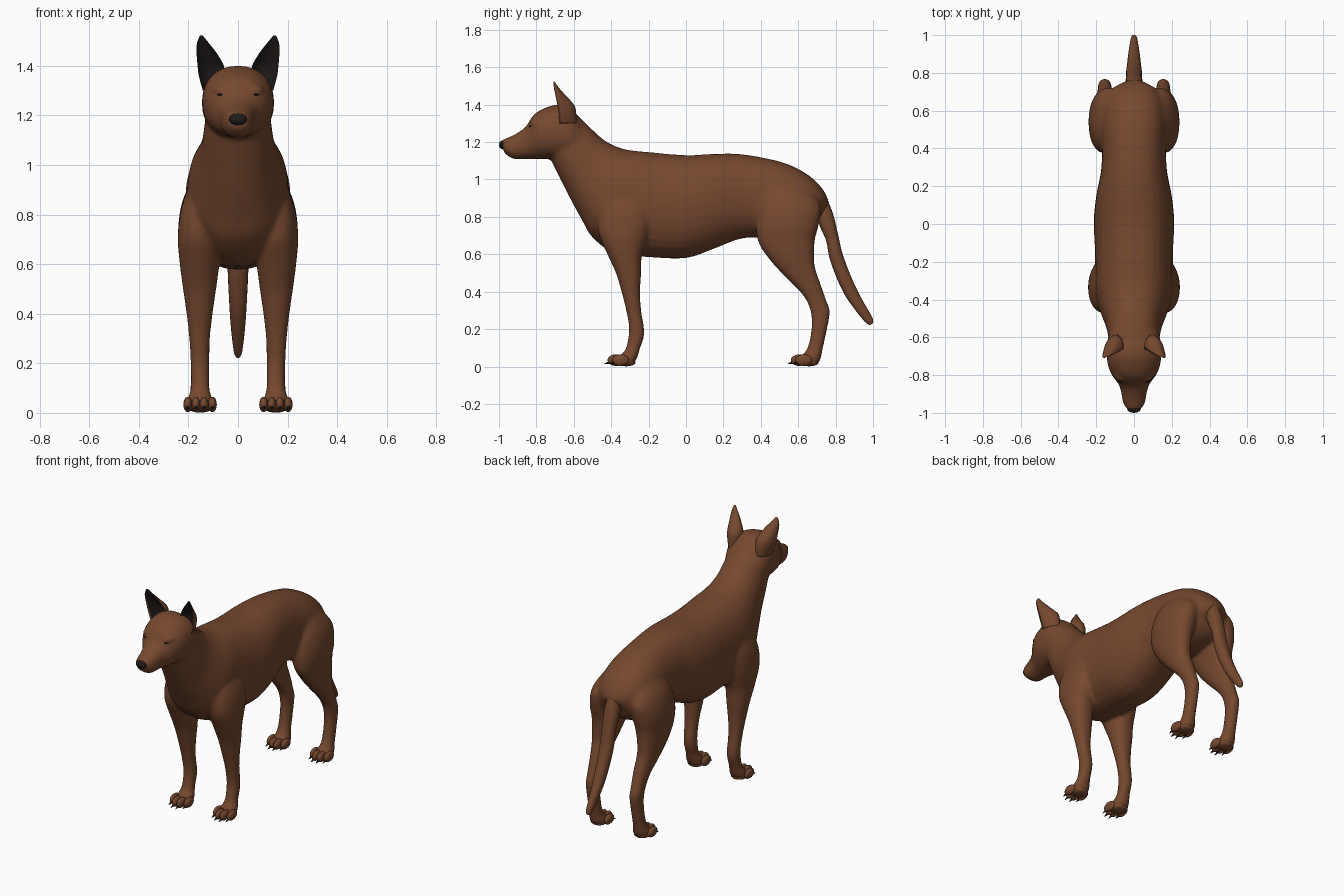
import bpy, bmesh, math
from mathutils import Matrix, Vector


def material(name, rgb):
    m = bpy.data.materials.new(name)
    m.diffuse_color = (*rgb, 1)
    return m


FUR = material("brown_fur", (0.18, 0.065, 0.028))
DARK = material("dark_skin", (0.015, 0.012, 0.011))


def spline(rows, steps):
    """Catmull-Rom interpolation of a list of number tuples."""
    out = []
    for i in range(len(rows) - 1):
        a, b, c, d = (rows[max(0, min(len(rows) - 1, i + k))] for k in (-1, 0, 1, 2))
        for s in range(steps):
            t = s / steps
            out.append([0.5 * (2 * q + (r - p) * t + (2 * p - 5 * q + 4 * r - w) * t * t
                               + (3 * q - p - 3 * r + w) * t ** 3)
                        for p, q, r, w in zip(a, b, c, d)])
    return out + [list(rows[-1])]


def skin(bm, rings):
    """Bridge rings of points into a closed tube."""
    vs = [[bm.verts.new(p) for p in r] for r in rings]
    n = len(vs[0])
    sides = []
    for a, b in zip(vs, vs[1:]):
        for j in range(n):
            k = (j + 1) % n
            sides.append((j, bm.faces.new((a[j], a[k], b[k], b[j]))))
    bm.faces.new(vs[0][::-1])
    bm.faces.new(vs[-1])
    return sides


def loft(bm, rows, side=1, n=28, steps=4):
    """Rows: y,z of one edge, y,z of the opposite edge, x centre, half width."""
    rings = []
    for y1, z1, y2, z2, xc, hw in spline(rows, steps):
        ring = []
        for j in range(n):
            a = 2 * math.pi * j / n
            c, s = math.cos(a), math.sin(a)
            c = math.copysign(abs(c) ** 0.92, c)
            s = math.copysign(abs(s) ** 0.88, s)
            ring.append((side * (xc + hw * s), (y1 + y2) / 2 + (y1 - y2) / 2 * c,
                         (z1 + z2) / 2 + (z1 - z2) / 2 * c))
        rings.append(ring)
    skin(bm, rings)


def ball(bm, loc, radii):
    m = Matrix.Translation(loc) @ Matrix.Diagonal((*radii, 1))
    bmesh.ops.create_uvsphere(bm, u_segments=16, v_segments=10, radius=1, matrix=m)


def finish(name, bm, *mats):
    bmesh.ops.recalc_face_normals(bm, faces=bm.faces)
    me = bpy.data.meshes.new(name)
    bm.to_mesh(me)
    bm.free()
    for m in mats:
        me.materials.append(m)
    me.polygons.foreach_set("use_smooth", [True] * len(me.polygons))
    ob = bpy.data.objects.new(name, me)
    bpy.context.collection.objects.link(ob)
    return ob


TORSO = [(-.60, 1.365, -.73, 1.12, 0, .12), (-.52, 1.285, -.68, 1.02, 0, .135),
         (-.43, 1.205, -.62, .90, 0, .15), (-.34, 1.165, -.56, .79, 0, .178),
         (-.26, 1.152, -.50, .69, 0, .20), (-.18, 1.145, -.38, .605, 0, .205),
         (-.08, 1.135, -.20, .585, 0, .207), (.03, 1.13, 0, .58, 0, .213),
         (.15, 1.137, .15, .63, 0, .20), (.28, 1.137, .28, .68, 0, .175),
         (.42, 1.115, .38, .69, 0, .17), (.55, 1.08, .50, .68, 0, .175),
         (.66, 1.02, .62, .70, 0, .16), (.73, .95, .69, .74, 0, .12),
         (.765, .88, .71, .79, 0, .06)]
HEAD = [(-.985, 1.21, -.975, 1.145, 0, .04), (-.95, 1.225, -.93, 1.112, 0, .06),
        (-.90, 1.25, -.88, 1.11, 0, .068), (-.855, 1.285, -.84, 1.11, 0, .082),
        (-.815, 1.345, -.79, 1.11, 0, .115), (-.76, 1.38, -.74, 1.11, 0, .138),
        (-.69, 1.40, -.68, 1.105, 0, .145), (-.62, 1.385, -.62, 1.10, 0, .143),
        (-.56, 1.31, -.56, 1.10, 0, .12)]
FRONT_LEG = [(-.40, .98, -.22, 1.0, .12, .04), (-.46, .85, -.18, .85, .148, .075),
             (-.47, .72, -.20, .72, .155, .088), (-.42, .60, -.235, .60, .155, .08),
             (-.375, .50, -.24, .50, .155, .067), (-.345, .40, -.245, .40, .155, .053),
             (-.32, .30, -.24, .30, .155, .042), (-.305, .20, -.222, .18, .153, .038),
             (-.32, .10, -.245, .10, .153, .038), (-.35, .06, -.26, .05, .153, .05),
             (-.38, .01, -.28, .01, .153, .05)]
HIND_LEG = [(.48, 1.0, .66, .95, .10, .05), (.40, .90, .72, .86, .13, .085),
            (.375, .78, .71, .76, .15, .09), (.385, .67, .69, .68, .155, .08),
            (.44, .58, .685, .60, .16, .068), (.52, .49, .69, .53, .16, .055),
            (.61, .40, .72, .44, .155, .045), (.655, .33, .755, .34, .155, .038),
            (.672, .25, .77, .29, .155, .036), (.665, .16, .748, .17, .155, .036),
            (.645, .09, .73, .09, .155, .038), (.61, .05, .72, .04, .153, .05),
            (.58, .01, .70, .01, .153, .05)]
TAIL = [(.68, .84, .74, .93, 0, .045), (.72, .74, .785, .82, 0, .045),
        (.75, .67, .812, .71, 0, .042), (.77, .57, .838, .60, 0, .042),
        (.82, .44, .885, .475, 0, .036), (.87, .35, .935, .37, 0, .03),
        (.955, .24, .995, .265, 0, .018), (.985, .222, 1.0, .232, 0, .008)]

# Body: torso, head and legs fused into one smooth skin
bm = bmesh.new()
loft(bm, TORSO)
loft(bm, HEAD)
for side in (-1, 1):
    loft(bm, FRONT_LEG, side)
    loft(bm, HIND_LEG, side)
    ball(bm, (side * .066, -.808, 1.306), (.038, .03, .014))  # brow
body = finish("body", bm, FUR)
rm = body.modifiers.new("fuse", 'REMESH')
rm.mode = 'VOXEL'
rm.voxel_size = 0.011
rm.use_smooth_shade = True
sm = body.modifiers.new("soften", 'SMOOTH')
sm.factor = 0.5
sm.iterations = 6

# Tail
bm = bmesh.new()
loft(bm, TAIL, n=20)
finish("tail", bm, FUR)

# Nose
bm = bmesh.new()
ball(bm, (0, -.978, 1.185), (.036, .022, .024))
finish("nose", bm, DARK)

# Ears: z, x centre, half width, front y, depth; hollow dark front
EAR = [(1.30, .10, .042, -.665, .08), (1.36, .106, .052, -.668, .08),
       (1.40, .110, .053, -.675, .075), (1.45, .126, .041, -.688, .043),
       (1.49, .141, .025, -.70, .02), (1.523, .148, .005, -.708, .005)]
for side, tag in ((-1, "left"), (1, "right")):
    bm = bmesh.new()
    rings = []
    for z, xc, rx, y, d in spline(EAR, 4):
        ring = []
        for j in range(24):
            a = 2 * math.pi * j / 24
            dx, s = rx * math.cos(a), math.sin(a)
            ring.append((side * (xc + dx), y - 0.25 * dx + d * (s if s > 0 else -0.6 * s), z))
        rings.append(ring)
    for j, f in skin(bm, rings):
        f.material_index = 1 if 13 <= j <= 22 else 0
    finish("ear_" + tag, bm, FUR, DARK)

    # Narrow eye slit
    bm = bmesh.new()
    ball(bm, (side * .066, -.828, 1.284), (.02, .012, .005))
    finish("eye_" + tag, bm, DARK)

    # Toes and claws of both paws on this side
    for paw, yo in (("front", 0), ("hind", .98)):
        toes, claws = bmesh.new(), bmesh.new()
        for i in range(4):
            x = side * (.153 + (i - 1.5) * .033)
            y = yo - (.375 if i in (1, 2) else .35)
            ball(toes, (x, y, .034), (.018, .045, .031))
            m = (Matrix.Translation((x, y - .048, .018))
                 @ Matrix.Rotation(math.radians(105), 4, 'X'))
            bmesh.ops.create_cone(claws, cap_ends=True, segments=8, radius1=.008,
                                  radius2=.001, depth=.03, matrix=m)
        ball(toes, (side * .153, yo - .32, .022), (.05, .05, .021))  # pad
        finish(f"{paw}_toes_{tag}", toes, FUR)
        finish(f"{paw}_claws_{tag}", claws, DARK)
